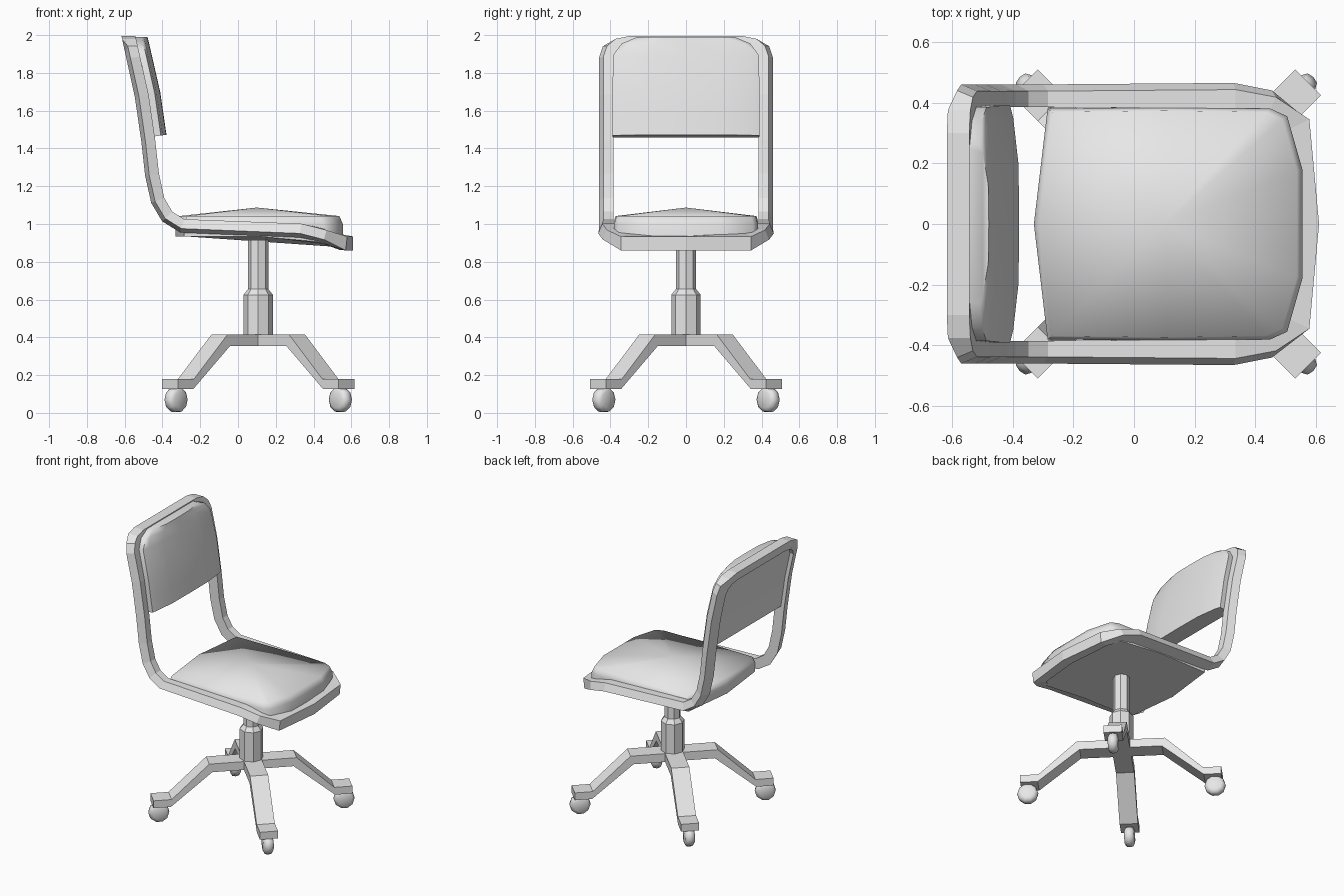
import bpy, bmesh, math
from mathutils import Vector

old = bpy.data.objects.get("Cube")
if old:
    bpy.data.objects.remove(old, do_unlink=True)

grey = bpy.data.materials.new("light_grey")
grey.use_nodes = True
grey.diffuse_color = (0.8, 0.8, 0.8, 1)
grey.node_tree.nodes["Principled BSDF"].inputs["Base Color"].default_value = (0.8, 0.8, 0.8, 1)


def make(name, verts, faces, smooth=None):
    """Mesh object with outward normals, optionally smooth below an angle."""
    bm = bmesh.new()
    vs = [bm.verts.new(v) for v in verts]
    for f in faces:
        bm.faces.new([vs[i] for i in f])
    bmesh.ops.recalc_face_normals(bm, faces=bm.faces)
    me = bpy.data.meshes.new(name)
    bm.to_mesh(me)
    bm.free()
    me.materials.append(grey)
    ob = bpy.data.objects.new(name, me)
    bpy.context.collection.objects.link(ob)
    if smooth:
        bpy.ops.object.select_all(action="DESELECT")
        ob.select_set(True)
        bpy.context.view_layer.objects.active = ob
        bpy.ops.object.shade_smooth_by_angle(angle=math.radians(smooth))
    return ob


def rings(name, loops, closed=False, smooth=None):
    """Skin equal-sized closed loops; close them in a circle or cap the ends."""
    n, m = len(loops[0]), len(loops)
    faces = []
    for i in range(m if closed else m - 1):
        a, b = i * n, (i + 1) % m * n
        faces += [(a + k, a + (k + 1) % n, b + (k + 1) % n, b + k) for k in range(n)]
    if not closed:
        faces += [tuple(range(n)), tuple(range((m - 1) * n, m * n))]
    return make(name, [v for loop in loops for v in loop], faces, smooth)


# Side curve of the chair, from the top of the back to the seat front
curve = [Vector(p) for p in (
    (-.58, 1.995), (-.51, 1.68), (-.475, 1.44), (-.455, 1.26), (-.425, 1.125),
    (-.375, 1.04), (-.295, .99), (.33, .965), (.42, .947), (.55, .897), (.61, .897))]
LAST = len(curve) - 1


def normal(i):
    if i == 0:
        return Vector((1, 0))
    if i == LAST:
        return Vector((0, 1))
    d = (curve[i] - curve[i - 1]).normalized() + (curve[i + 1] - curve[i]).normalized()
    return Vector((-d.y, d.x)).normalized()


def on_curve(t, y, off):
    """Point at curve position t, sideways y, raised by off."""
    i = min(int(t), LAST - 1)
    p = curve[i].lerp(curve[i + 1], t - i)
    p = p + normal(i).lerp(normal(i + 1), t - i).normalized() * off
    return (p.x, y, p.y)


# Bent frame: one closed bar around the back and the seat
outer = [(0, 0), (0, .30), (.05, .375), (.17, .44), (.36, .46)]
outer += [(t, .46) for t in range(1, 7)]
outer += [(7, .465), (8.3, .44), (9.4, .345), (10, 0)]
inner = [(.2, 0), (.2, .27), (.23, .33), (.3, .365), (.42, .385)]
inner += [(t, .385) for t in range(1, 7)]
inner += [(7, .38), (8.1, .365), (8.6, .31), (8.95, 0)]
H = .037


def bar(o, i, side):
    tilt = .022 if o[1] > .4 else 0
    return [on_curve(o[0], side * (o[1] - tilt), H), on_curve(o[0], side * o[1], tilt - H),
            on_curve(i[0], side * i[1], -H), on_curve(i[0], side * i[1], H)]


pairs = list(zip(outer, inner))
loops = [bar(o, i, 1) for o, i in pairs] + [bar(o, i, -1) for o, i in pairs[-2:0:-1]]
rings("frame", loops, closed=True)

# Back cushion: rounded slab that follows the curve
rows = [(.02, .26), (.13, .34), (.33, .385), (1, .39), (1.5, .39), (1.92, .39)]
loops = []
for t, w in rows:
    front = [on_curve(t, w * f, .1 - .03 * f ** 4) for f in (-1, -.9, -.5, 0, .5, .9, 1)]
    loops.append(front + [on_curve(t, w, -.01), on_curve(t, -w, -.01)])
rings("back_cushion", loops, smooth=60)

# Seat cushion: pan, walls and a low peaked top
half = [(-.33, 0), (-.285, .38), (.1, .385), (.45, .38), (.505, .355), (.555, .18)]
plan = half + [(x, -y) for x, y in half[:0:-1]]
n = len(plan)
base = [(x, y, .935 - max(0, x - .33) * .26) for x, y in plan]
wall = [(x, y, 1.0) for x, y in plan]
rim = [(.1 + (x - .1) * .96, y * .97, 1.042) for x, y in plan]
faces = [tuple(range(n))]
for k in range(n):
    j = (k + 1) % n
    faces += [(k, j, n + j, n + k), (n + k, n + j, 2 * n + j, 2 * n + k),
              (2 * n + k, 2 * n + j, 3 * n)]
make("seat_cushion", base + wall + rim + [(.1, 0, 1.087)], faces, smooth=72)

# Gas post: thick sleeve, shoulder and thin column
CX = .107
post = []
for r, z in ((.078, .36), (.078, .625), (.054, .655), (.054, .915)):
    ring = [math.tau * k / 8 for k in range(8)]
    post.append([(CX + r * math.cos(a), r * math.sin(a), z) for a in ring])
rings("post", post)

# Four diagonal legs, each with a foot and a caster wheel
leg = [(0, .415), (.29, .415), (.54, .18), (.66, .18),
       (.66, .127), (.545, .127), (.27, .355), (0, .355)]
tread = [(-.033, .045), (-.022, .065), (0, .07), (.022, .065), (.033, .045)]
corners = {"front_left": 45, "back_left": 135, "back_right": 225, "front_right": 315}
for name, deg in corners.items():
    c, s = math.cos(math.radians(deg)), math.sin(math.radians(deg))

    def place(r, side, z):
        return (CX + r * c - side * s, r * s + side * c, z)

    rings(name + "_leg", [[place(r, w, z) for r, z in leg] for w in (-.06, .06)])
    wheel = [[place(.615 + r * math.cos(math.tau * k / 10), w,
                    .07 + r * math.sin(math.tau * k / 10)) for k in range(10)]
             for w, r in tread]
    rings(name + "_wheel", wheel, smooth=60)
